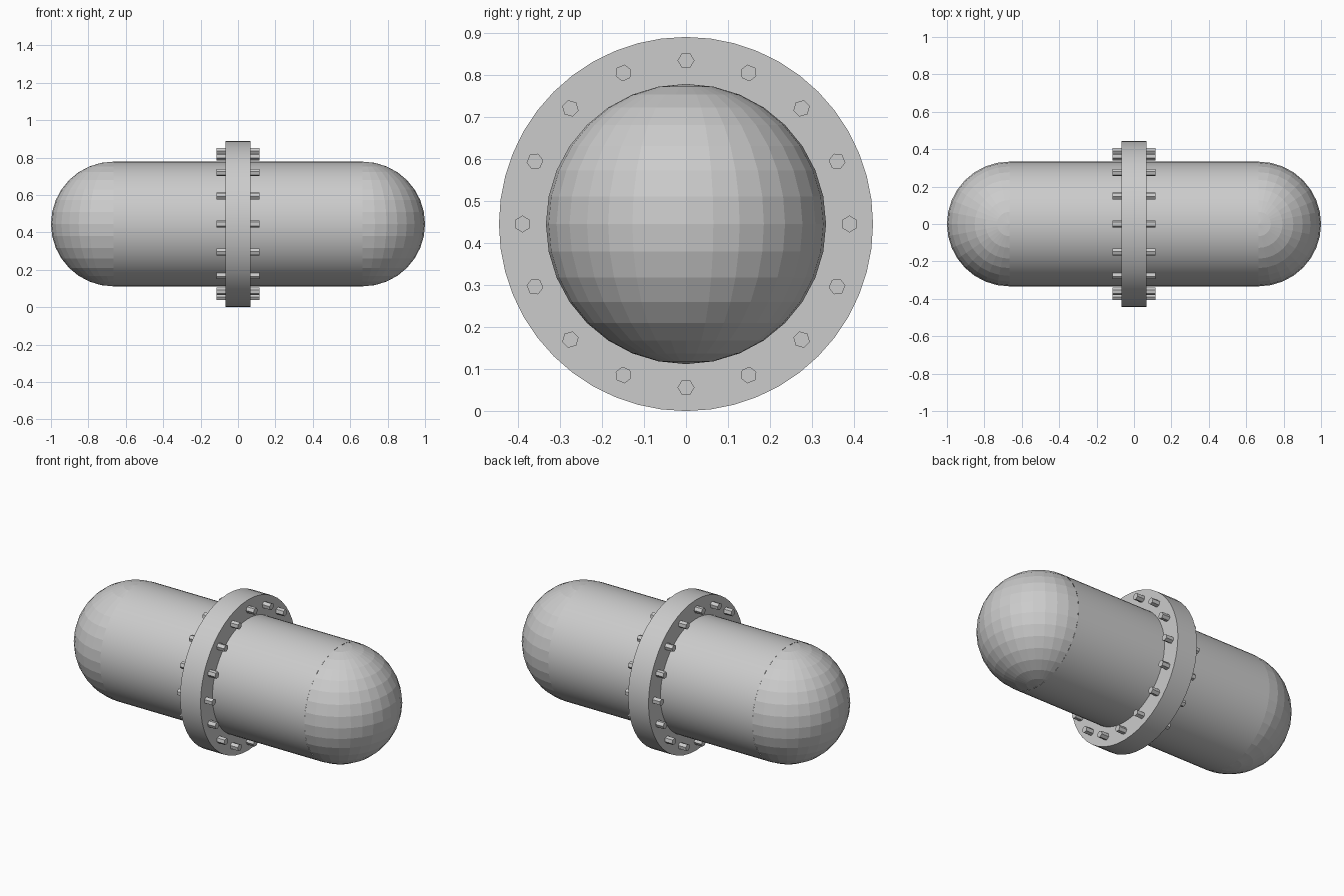
import bpy, bmesh, math
from mathutils import Matrix, Vector

if "Cube" in bpy.data.objects:
    bpy.data.objects.remove(bpy.data.objects["Cube"])

R = 0.3333          # tank radius
FLANGE_R = 0.445
BOLT_RING = 0.389
CZ = 0.445          # height of the tank axis
SEAM = 0.6667       # where the domes start

grey = bpy.data.materials.new("light grey metal")
grey.diffuse_color = (0.6, 0.6, 0.6, 1)
grey.use_nodes = True
grey.node_tree.nodes["Principled BSDF"].inputs["Base Color"].default_value = grey.diffuse_color


def finish(name, bm, smooth=False):
    mesh = bpy.data.meshes.new(name)
    bm.to_mesh(mesh)
    bm.free()
    mesh.materials.append(grey)
    obj = bpy.data.objects.new(name, mesh)
    bpy.context.collection.objects.link(obj)
    if smooth:
        bpy.ops.object.select_all(action='DESELECT')
        obj.select_set(True)
        bpy.context.view_layer.objects.active = obj
        bpy.ops.object.shade_smooth_by_angle(angle=math.radians(30))
    return obj


def add_rod(bm, x0, x1, radius, sides, y=0, z=CZ, turn=0, caps=True):
    """Cylinder along x; turn=0 puts a corner at the top."""
    m = (Matrix.Translation(((x0 + x1) / 2, y, z)) @ Matrix.Rotation(turn, 4, 'X')
         @ Matrix.Rotation(math.pi / 2, 4, 'Y') @ Matrix.Rotation(math.pi, 4, 'Z'))
    bmesh.ops.create_cone(bm, cap_ends=caps, segments=sides, radius1=radius,
                          radius2=radius, depth=x1 - x0, matrix=m)


for side, s in (("left", -1), ("right", 1)):
    # half of the tank body
    bm = bmesh.new()
    add_rod(bm, *sorted((0, s * SEAM)), R, 64, caps=False)
    finish(side + "_tank_body", bm, smooth=True)

    # faceted dome: outer half of a sphere with upright poles
    bm = bmesh.new()
    bmesh.ops.create_uvsphere(bm, u_segments=32, v_segments=16, radius=R,
                              matrix=Matrix.Translation((s * SEAM, 0, CZ)))
    bmesh.ops.bisect_plane(bm, geom=bm.verts[:] + bm.edges[:] + bm.faces[:],
                           dist=1e-5, plane_co=Vector((s * SEAM, 0, 0)),
                           plane_no=Vector((s, 0, 0)), clear_inner=True)
    finish(side + "_dome", bm)

    # flange plate, meeting its twin at x = 0
    bm = bmesh.new()
    add_rod(bm, *sorted((0, s * 0.0667)), FLANGE_R, 48)
    finish(side + "_flange", bm, smooth=True)

    # ring of sixteen hexagonal bolts
    bm = bmesh.new()
    for i in range(16):
        a = i * math.tau / 16
        add_rod(bm, *sorted((s * 0.06, s * 0.115)), 0.02, 6,
                y=-BOLT_RING * math.sin(a), z=CZ + BOLT_RING * math.cos(a), turn=a)
    finish(side + "_bolts", bm)
